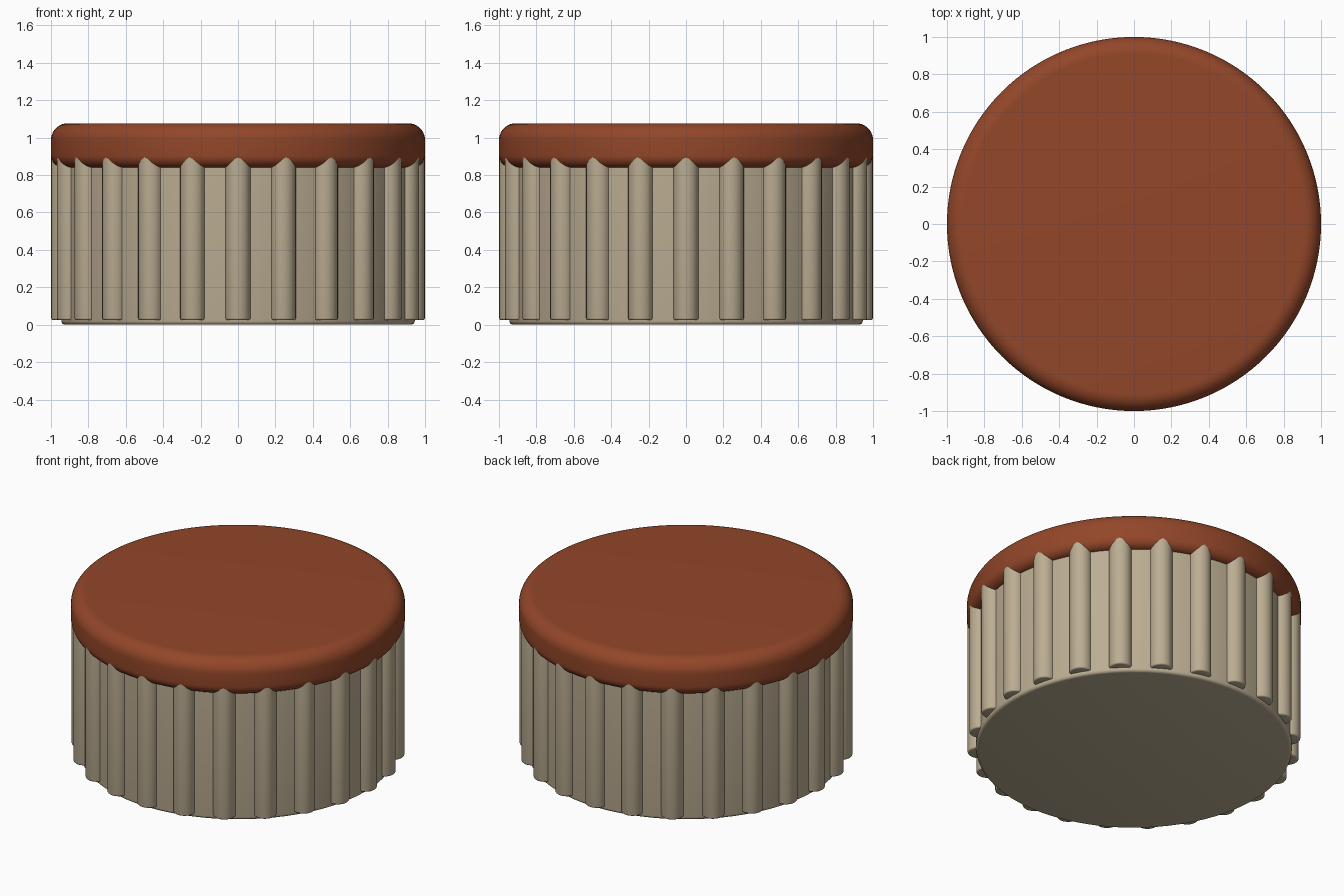
import bpy
import bmesh
from math import cos, sin, pi, radians

cube = bpy.data.objects.get("Cube")
if cube:
    bpy.data.objects.remove(cube, do_unlink=True)


def material(name, rgb):
    mat = bpy.data.materials.new(name)
    mat.use_nodes = True
    mat.diffuse_color = (*rgb, 1)
    mat.node_tree.nodes["Principled BSDF"].inputs["Base Color"].default_value = (*rgb, 1)
    return mat


def arc(cx, cz, r, start, end, steps=8):
    """Points of a rounded corner in the radius/height plane."""
    angles = [radians(start + (end - start) * i / steps) for i in range(steps + 1)]
    return [(cx + r * cos(a), cz + r * sin(a)) for a in angles]


def add_lathe(bm, profile, segments, x=0, y=0):
    """Closed solid of revolution from a bottom-to-top profile."""
    rings = []
    for r, z in profile:
        rings.append([bm.verts.new((x + r * cos(2 * pi * i / segments),
                                    y + r * sin(2 * pi * i / segments), z))
                      for i in range(segments)])
    for low, high in zip(rings, rings[1:]):
        for i in range(segments):
            j = (i + 1) % segments
            bm.faces.new((low[i], low[j], high[j], high[i]))
    bm.faces.new(rings[0][::-1])
    bm.faces.new(rings[-1])


def finish(bm, name, mat):
    mesh = bpy.data.meshes.new(name)
    bm.to_mesh(mesh)
    bm.free()
    obj = bpy.data.objects.new(name, mesh)
    bpy.context.collection.objects.link(obj)
    mesh.materials.append(mat)
    bpy.ops.object.select_all(action="DESELECT")
    obj.select_set(True)
    bpy.context.view_layer.objects.active = obj
    bpy.ops.object.shade_smooth_by_angle(angle=radians(35))


stone = material("warm stone", (0.50, 0.42, 0.29))
rust = material("rust brown", (0.29, 0.062, 0.022))

# Cylindrical body with a softened bottom edge
bm = bmesh.new()
add_lathe(bm, arc(0.925, 0.02, 0.02, -90, 0, 4) + [(0.945, 0.95)], 96)
finish(bm, "body", stone)

# Ring of upright grip ribs, tucked into the cap
RIBS, RIB_RADIUS = 24, 0.068
bm = bmesh.new()
rib = arc(RIB_RADIUS - 0.01, 0.035, 0.01, -90, 0, 3) + [(RIB_RADIUS, 0.93)]
for k in range(RIBS):
    a = 2 * pi * k / RIBS
    add_lathe(bm, rib, 24, 0.931 * cos(a), 0.931 * sin(a))
finish(bm, "grip_ribs", stone)

# Cap with rounded upper and lower edges
bm = bmesh.new()
lower = arc(0.935, 0.905, 0.065, -90, 0)
upper = arc(0.91, 0.987, 0.09, 0, 90, 10)
add_lathe(bm, lower + upper, 128)
finish(bm, "cap", rust)
